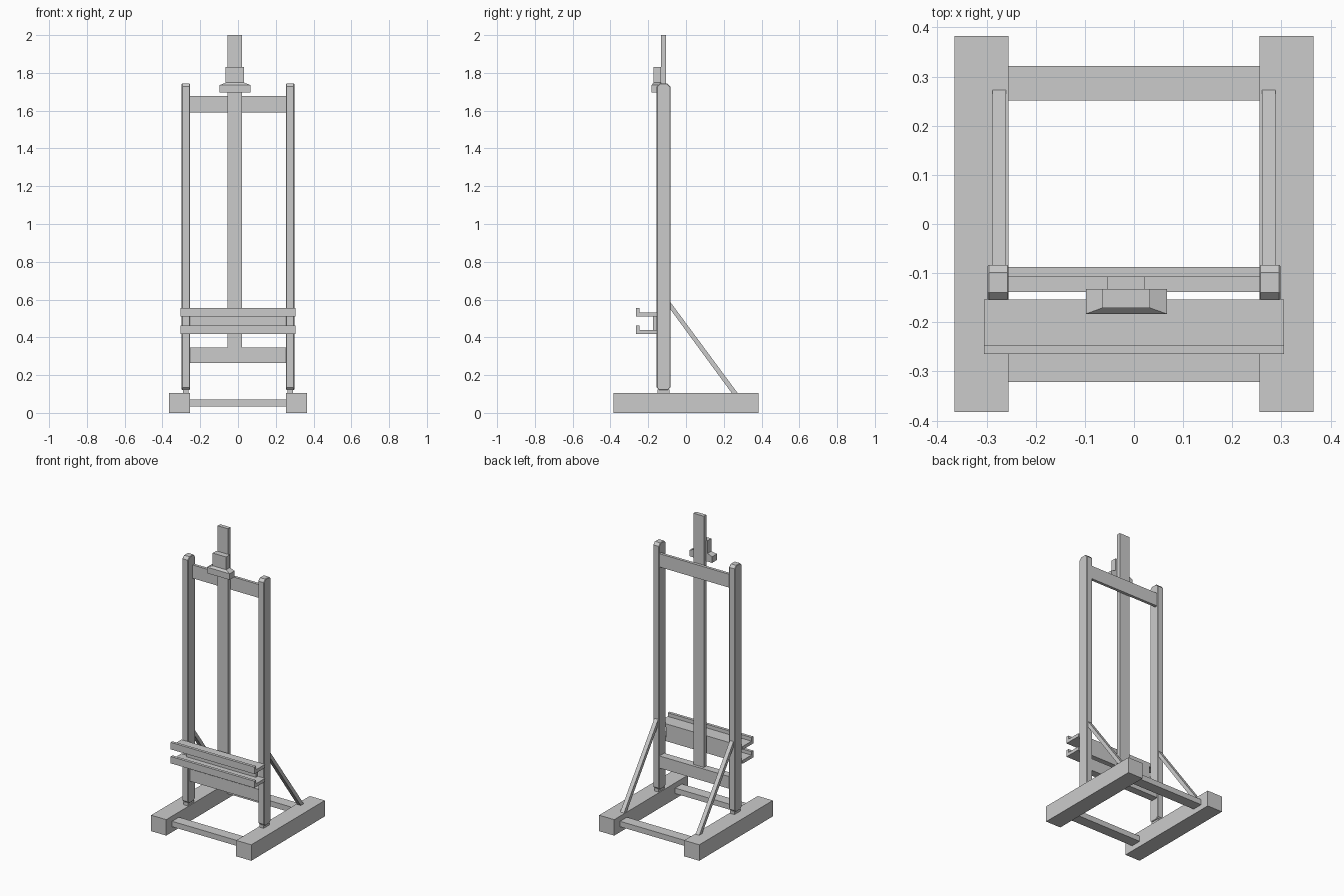
import bpy, bmesh

if "Cube" in bpy.data.objects:
    bpy.data.objects.remove(bpy.data.objects["Cube"])


def finish(name, bm):
    bmesh.ops.recalc_face_normals(bm, faces=bm.faces)
    mesh = bpy.data.meshes.new(name)
    bm.to_mesh(mesh)
    bm.free()
    ob = bpy.data.objects.new(name, mesh)
    bpy.context.scene.collection.objects.link(ob)
    return ob


def prism(name, profile, x0, x1):
    """Extrude a closed (y, z) profile from x0 to x1."""
    bm = bmesh.new()
    face = bm.faces.new([bm.verts.new((x0, y, z)) for y, z in profile])
    ext = bmesh.ops.extrude_face_region(bm, geom=[face])["geom"]
    moved = [v for v in ext if isinstance(v, bmesh.types.BMVert)]
    bmesh.ops.translate(bm, verts=moved, vec=(x1 - x0, 0, 0))
    return finish(name, bm)


def box(name, x0, x1, y0, y1, z0, z1):
    return prism(name, [(y0, z0), (y1, z0), (y1, z1), (y0, z1)], x0, x1)


def loft(name, rings):
    """Stack rectangles (x0, x1, y0, y1, z) into one closed solid."""
    bm = bmesh.new()
    loops = [[bm.verts.new((x, y, z)) for x, y in
              ((x0, y0), (x1, y0), (x1, y1), (x0, y1))]
             for x0, x1, y0, y1, z in rings]
    for a, b in zip(loops, loops[1:]):
        for i in range(4):
            j = (i + 1) % 4
            bm.faces.new((a[i], a[j], b[j], b[i]))
    bm.faces.new(loops[0])
    bm.faces.new(loops[-1])
    return finish(name, bm)


def mirrored(ob):
    ob.modifiers.new("Mirror", "MIRROR")
    return ob


# Base: two feet and two cross bars
mirrored(box("foot", 0.255, 0.365, -0.383, 0.383, 0, 0.105))
for name, y in (("front_cross_bar", -0.322), ("back_cross_bar", 0.251)):
    box(name, -0.255, 0.255, y, y + 0.071, 0.035, 0.071)

# Posts with chamfered ends, standing on short tenons
post = prism("post", [(-0.142, 0.121), (-0.096, 0.121), (-0.083, 0.134),
                      (-0.083, 1.727), (-0.099, 1.744), (-0.139, 1.744),
                      (-0.155, 1.727), (-0.155, 0.134)], 0.255, 0.298)
bev = post.modifiers.new("Bevel", "BEVEL")
bev.width = 0.003
bev.segments = 1
bev.limit_method = "ANGLE"
bev.angle_limit = 1.05
mirrored(post)
mirrored(box("post_tenon", 0.261, 0.292, -0.15, -0.088, 0.1, 0.125))

# Diagonal braces behind the posts
mirrored(prism("brace", [(-0.084, 0.588), (-0.084, 0.55),
                         (0.243, 0.104), (0.274, 0.104)], 0.261, 0.288))

# Rails and central mast
box("upper_rail", -0.257, 0.257, -0.107, -0.088, 1.59, 1.678)
box("lower_rail", -0.257, 0.257, -0.138, -0.088, 0.265, 0.345)
box("mast", -0.055, 0.021, -0.133, -0.107, 0.345, 2.0)

# Canvas tray: two lipped shelves joined by a board
prism("upper_shelf", [(-0.154, 0.51), (-0.154, 0.532), (-0.246, 0.532),
                      (-0.246, 0.556), (-0.265, 0.556), (-0.265, 0.51)],
      -0.305, 0.305)
prism("lower_shelf", [(-0.154, 0.418), (-0.154, 0.44), (-0.246, 0.44),
                      (-0.246, 0.463), (-0.265, 0.463), (-0.265, 0.418)],
      -0.305, 0.305)
box("tray_board", -0.252, 0.252, -0.174, -0.154, 0.44, 0.51)

# Top canvas clamp: wide bar flaring up into a narrower block
loft("top_clamp", [(-0.098, 0.067, -0.183, -0.132, 1.695),
                   (-0.098, 0.067, -0.183, -0.132, 1.735),
                   (-0.065, 0.033, -0.171, -0.132, 1.748),
                   (-0.065, 0.033, -0.171, -0.132, 1.832)])
